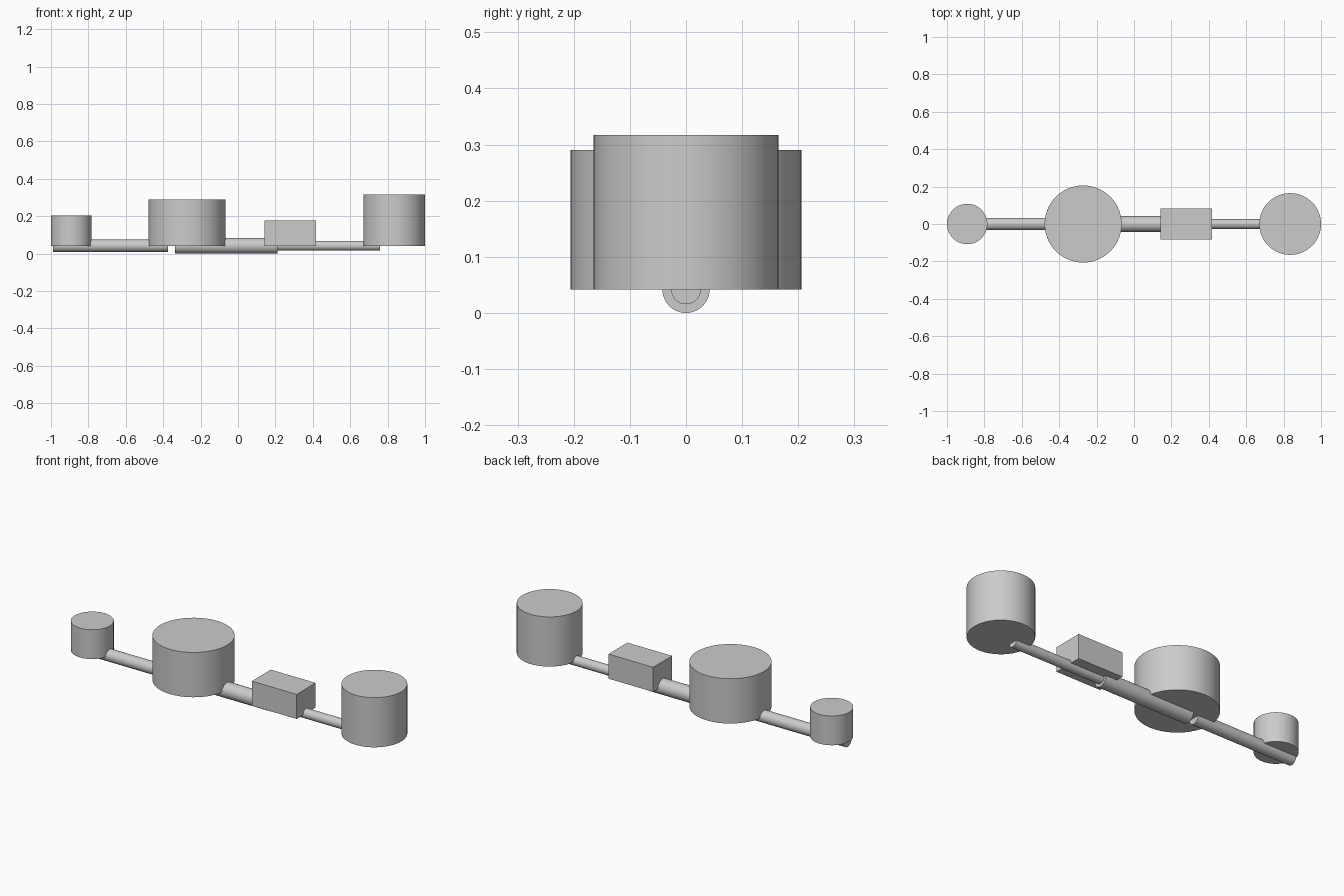
import bpy
import math

if "Cube" in bpy.data.objects:
    bpy.data.objects.remove(bpy.data.objects["Cube"], do_unlink=True)

grey = bpy.data.materials.new("light grey")
grey.use_nodes = True
grey.diffuse_color = (0.6, 0.6, 0.6, 1)
grey.node_tree.nodes["Principled BSDF"].inputs["Base Color"].default_value = (0.6, 0.6, 0.6, 1)

BASE = 0.042  # rod axis height, where the blocks rest


def finish(name, smooth=True):
    obj = bpy.context.object
    obj.name = name
    obj.data.materials.append(grey)
    bpy.ops.object.transform_apply(location=False, rotation=True, scale=True)
    if smooth:
        bpy.ops.object.shade_smooth_by_angle(angle=math.radians(30))


def drum(name, x, radius, height):
    bpy.ops.mesh.primitive_cylinder_add(vertices=64, radius=radius, depth=height,
                                        location=(x, 0, BASE + height / 2))
    finish(name)


def rod(name, x0, x1, radius):
    bpy.ops.mesh.primitive_cylinder_add(vertices=48, radius=radius, depth=x1 - x0,
                                        location=((x0 + x1) / 2, 0, BASE),
                                        rotation=(0, math.pi / 2, 0))
    finish(name)


# Upright drums
drum("small_drum", -0.892, 0.108, 0.162)
drum("wide_drum", -0.272, 0.206, 0.248)
drum("tall_drum", 0.835, 0.165, 0.275)

# Rectangular block
bpy.ops.mesh.primitive_cube_add(size=1, location=(0.28, 0, BASE + 0.068))
bpy.context.object.scale = (0.274, 0.166, 0.136)
finish("block", smooth=False)

# Connecting rods
rod("right_rod", -0.99, -0.375, 0.033)
rod("middle_rod", -0.338, 0.21, 0.042)
rod("left_rod", 0.2, 0.76, 0.0265)
